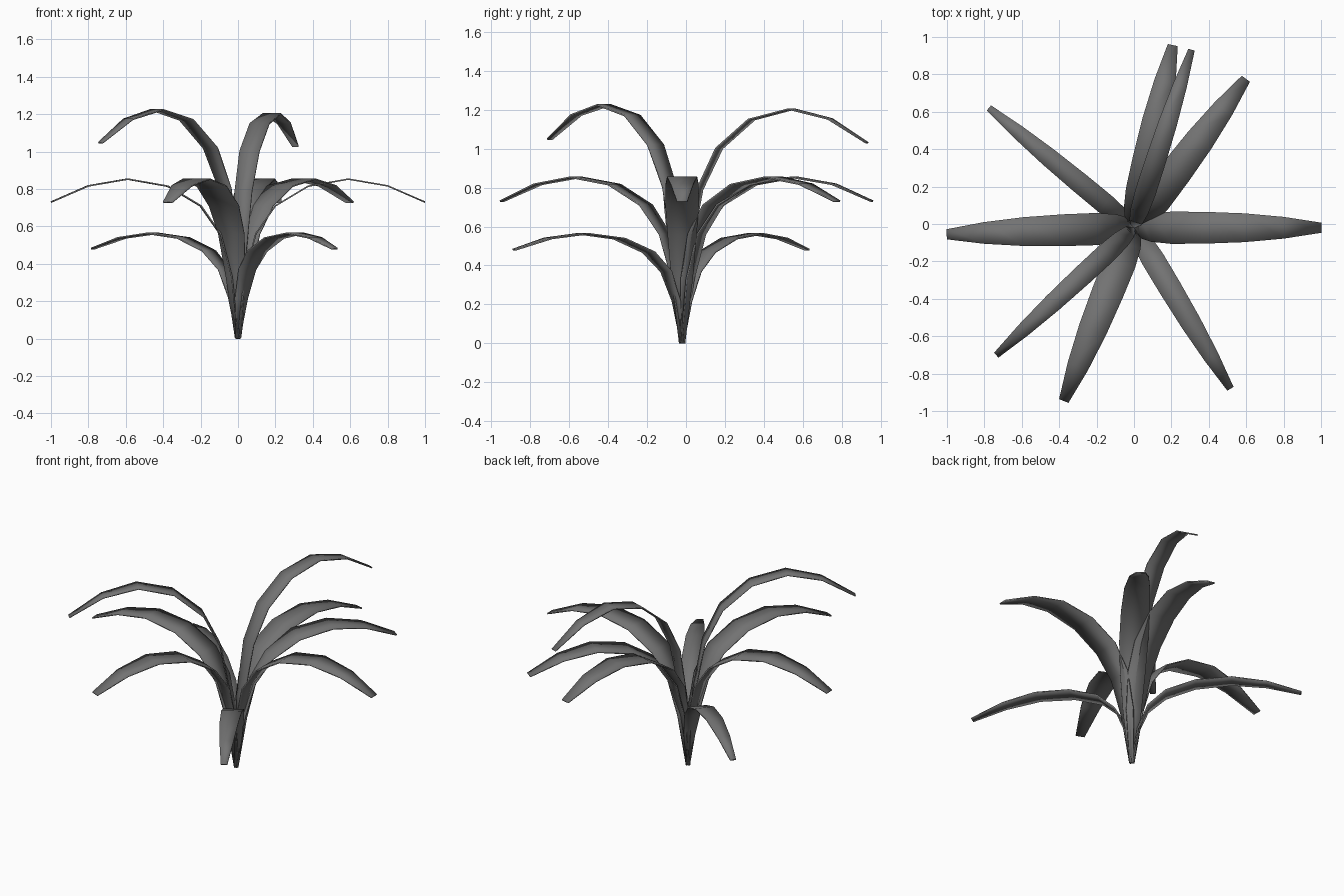
import bpy
from math import atan2, cos, sin, radians

if "Cube" in bpy.data.objects:
    bpy.data.objects.remove(bpy.data.objects["Cube"])

# Leaf spine: (distance from stem, height, half width) from base to tip
SPINE = [(0.0, 0.0, 0.016), (0.035, 0.33, 0.055), (0.095, 0.56, 0.075),
         (0.20, 0.71, 0.086), (0.375, 0.815, 0.085), (0.59, 0.853, 0.077),
         (0.80, 0.817, 0.058), (1.0, 0.73, 0.027)]
BASE = (0.0, -0.02)

# Leaves: name, tip x, tip y, height scale, width scale
LEAVES = [
    ("leaf_right", 1.0, -0.02, 1.0, 1.0),
    ("leaf_left", -1.0, -0.055, 1.0, 1.0),
    ("leaf_front", -0.375, -0.945, 1.0, 1.0),
    ("leaf_back_right", 0.597, 0.775, 1.0, 1.0),
    ("leaf_back", 0.207, 0.955, 1.0, 1.0),
    ("low_leaf_front_right", 0.515, -0.88, 0.66, 0.72),
    ("low_leaf_back_left", -0.775, 0.62, 0.66, 0.65),
    ("tall_leaf_front_left", -0.735, -0.70, 1.435, 0.65),
    ("tall_leaf_back", 0.307, 0.93, 1.41, 0.65),
]

grey = bpy.data.materials.new("dark_grey")
grey.diffuse_color = (0.17, 0.17, 0.17, 1)
grey.use_nodes = True
grey.node_tree.nodes["Principled BSDF"].inputs["Base Color"].default_value = grey.diffuse_color


def make_leaf(name, tip_x, tip_y, height, width):
    """Thin arched ribbon running from the stem base towards the tip."""
    dx, dy = tip_x - BASE[0], tip_y - BASE[1]
    a = atan2(dy, dx)
    verts = []
    for r, z, w in SPINE:
        for side in (-1, 1):
            o = side * w * width
            verts.append((BASE[0] + r * dx - o * sin(a),
                          BASE[1] + r * dy + o * cos(a), z * height))
    faces = [(2 * i, 2 * i + 2, 2 * i + 3, 2 * i + 1)
             for i in range(len(SPINE) - 1)]
    mesh = bpy.data.meshes.new(name)
    mesh.from_pydata(verts, [], [f[::-1] for f in faces])
    mesh.materials.append(grey)
    mesh.update()
    # Face upward, so the top of each leaf is the outside
    if mesh.polygons[-2].normal.z < 0:
        mesh.flip_normals()
    ob = bpy.data.objects.new(name, mesh)
    bpy.context.collection.objects.link(ob)
    # Slight blade thickness
    mod = ob.modifiers.new("thickness", 'SOLIDIFY')
    mod.thickness = 0.008
    mod.offset = 0
    bpy.ops.object.select_all(action='DESELECT')
    ob.select_set(True)
    bpy.context.view_layer.objects.active = ob
    bpy.ops.object.shade_smooth_by_angle(angle=radians(40))


for leaf in LEAVES:
    make_leaf(*leaf)
